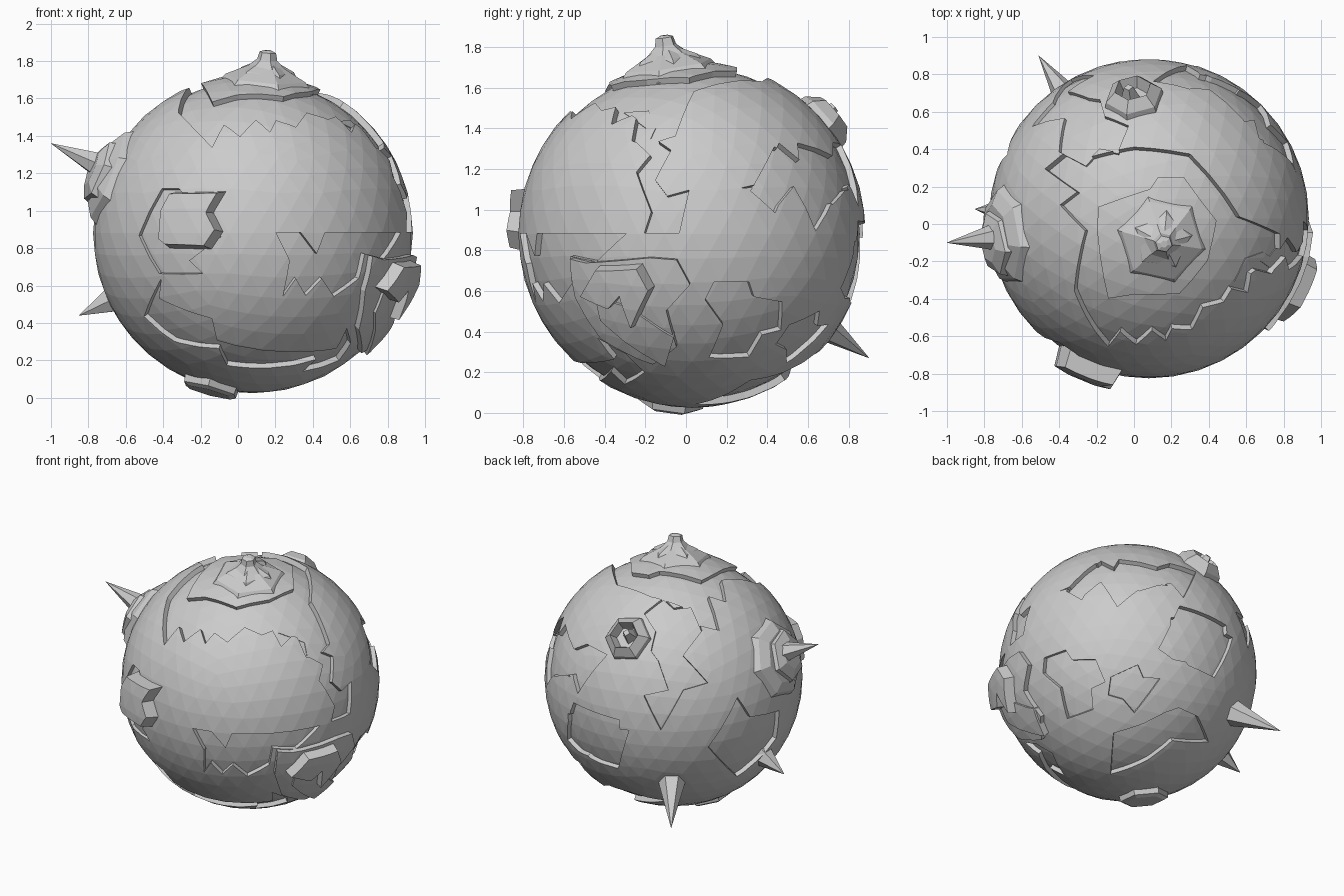
import bpy, bmesh, math
from mathutils import Vector

if "Cube" in bpy.data.objects:
    bpy.data.objects.remove(bpy.data.objects["Cube"])

C = Vector((0.08, 0.03, 0.88))   # globe centre
R = 0.855                        # globe radius
E = math.radians(25)


def tilt(x, y, el):
    return Vector((x * math.cos(el), y * math.cos(el), math.sin(el)))


# view: (direction towards viewer, right axis, sheet centre, sheet scale)
VIEWS = {
    "front": (Vector((0, -1, 0)), Vector((1, 0, 0)), (254, 234.5), 187),
    "right": (Vector((1, 0, 0)), Vector((0, 1, 0)), (693, 234), 203.5),
    "top": (Vector((0, 0, 1)), Vector((1, 0, 0)), (1149, 219.5), 187),
    "bl": (tilt(-.6, .8, E), Vector((-.8, -.6, 0)), (674, 677), 152),
    "br": (tilt(.6, .8, -E), Vector((-.8, .6, 0)), (1128, 674), 152),
}


def new_object(name, bm):
    me = bpy.data.meshes.new(name)
    bmesh.ops.recalc_face_normals(bm, faces=bm.faces)
    bm.to_mesh(me)
    bm.free()
    ob = bpy.data.objects.new(name, me)
    bpy.context.collection.objects.link(ob)
    return ob


def make_globe(name, radius):
    bm = bmesh.new()
    bmesh.ops.create_icosphere(bm, subdivisions=4, radius=radius)
    bmesh.ops.translate(bm, verts=bm.verts, vec=C)
    return new_object(name, bm)


def boolean(ob, cutter, op):
    m = ob.modifiers.new("cut", 'BOOLEAN')
    m.operation, m.solver, m.object = op, 'EXACT', cutter
    dg = bpy.context.evaluated_depsgraph_get()
    me = bpy.data.meshes.new_from_object(ob.evaluated_get(dg))
    ob.modifiers.clear()
    ob.data = me


def to_dir(view, p):
    d, r, c, s = VIEWS[view]
    u, v = (p[0] - c[0]) / s / R, (c[1] - p[1]) / s / R
    w = math.sqrt(max(0.01, 1 - u * u - v * v))
    return (r * u + d.cross(r) * v + d * w).normalized()


def plate(name, view, h, pts, taper=0.0):
    """Patch outlined in a view: raised by h, or sunk into the globe if h < 0."""
    dirs = [to_dir(view, p) for p in pts]
    n = sum(dirs, Vector()).normalized()
    low = min(d.dot(n) for d in dirs)
    bm = bmesh.new()
    rings = []
    for k, f in ((0.92 * R * low, 1), (1.25 * R, 1 - taper)):
        rings.append([bm.verts.new(C + k * (n + (d / d.dot(n) - n) * f)) for d in dirs])
    bm.faces.new(rings[0])
    bm.faces.new(rings[1])
    for i in range(len(dirs)):
        j = (i + 1) % len(dirs)
        bm.faces.new((rings[0][i], rings[0][j], rings[1][j], rings[1][i]))
    cutter = new_object(name + "_cutter", bm)
    cutter.hide_render = True
    if h < 0:
        boolean(globe, cutter, 'DIFFERENCE')
    boolean(make_globe(name, R + h), cutter, 'INTERSECT')
    bpy.data.objects.remove(cutter)


def turned(name, axis, profile, sides=6, turn=0.0):
    """Faceted turned shape on a radial axis; profile = (radius, distance from centre)."""
    axis = Vector(axis).normalized()
    q = axis.to_track_quat('Z', 'Y')
    bm = bmesh.new()
    rings = []
    for r, z in profile:
        rings.append([bm.verts.new(C + q @ Vector((
            r * math.cos(turn + 2 * math.pi * i / sides),
            r * math.sin(turn + 2 * math.pi * i / sides), z))) for i in range(sides)])
    for a, b in zip(rings, rings[1:]):
        for i in range(sides):
            j = (i + 1) % sides
            bm.faces.new((a[i], a[j], b[j], b[i]))
    bm.faces.new(rings[0])
    bm.faces.new(rings[-1])
    bmesh.ops.remove_doubles(bm, verts=bm.verts, dist=1e-4)
    return new_object(name, bm)


globe = make_globe("globe", R)

# sunken top cap with a step and a summit in it
plate("cap_basin", "top", -.035, [
    (1134, 148), (1090, 158), (1074, 147), (1045, 170), (1077, 193), (1060, 206), (1085, 232),
    (1074, 292), (1090, 325), (1108, 348), (1120, 333), (1136, 346), (1152, 332), (1166, 342),
    (1172, 330), (1192, 331), (1203, 309), (1224, 303), (1232, 290), (1248, 294), (1252, 270),
    (1272, 275), (1280, 262), (1280, 235), (1240, 218), (1225, 195), (1190, 155)])
plate("cap_step", "top", -.004, [
    (1097, 232), (1098, 208), (1150, 190), (1158, 178), (1184, 178), (1200, 200), (1217, 222),
    (1208, 262), (1180, 295), (1134, 296), (1108, 300)])
turned("summit", (.07, -.12, .85), [
    (.27, .78), (.22, .84), (.10, .90), (.055, .94), (.045, .98), (.02, .99)], 6, .3)
turned("summit_ridges", (.07, -.12, .85), [(.2, .8), (.15, .88), (.05, .93)], 5, .9)

# sunken strip and zigzag areas on the right side
plate("side_strip", "right", -.03, [
    (622, 108), (645, 124), (637, 142), (651, 155), (637, 172), (652, 212), (645, 233),
    (680, 233), (690, 190), (668, 196), (656, 180), (672, 150), (650, 135), (655, 124),
    (648, 106)])
plate("right_jagged_area", "right", -.03, [
    (742, 188), (763, 183), (780, 143), (803, 162), (831, 166), (850, 190), (838, 190),
    (817, 231), (795, 186), (778, 207), (767, 187)])
plate("right_low_hexagon", "right", -.03, [
    (706, 300), (715, 282), (750, 282), (755, 297), (783, 302), (782, 330), (763, 335),
    (750, 357), (710, 358), (724, 325)])

# front right group
plate("equator_area", "front", -.03, [
    (277, 234), (302, 234), (318, 255), (326, 234), (402, 234), (385, 260), (366, 255),
    (360, 280), (335, 298), (323, 280), (307, 297), (297, 280), (284, 298), (291, 262)])
plate("right_base_plate", "right", .035, [
    (575, 258), (590, 262), (652, 257), (678, 259), (691, 283), (668, 308),
    (678, 343), (655, 360), (605, 335), (580, 295)])
plate("right_block", "right", .105, [
    (583, 290), (600, 259), (650, 257), (664, 283), (643, 328), (629, 290), (615, 306)], .4)
plate("lower_right_chunk", "front", .05, [
    (362, 350), (370, 310), (378, 290), (390, 298), (385, 325)])

# front block in a shallow recess
plate("front_recess", "front", -.02, [
    (140, 237), (163, 190), (180, 190), (222, 238), (190, 262), (204, 275), (160, 275)])
plate("front_block", "front", .085, [
    (158, 247), (160, 210), (172, 188), (233, 188), (220, 212), (231, 235), (217, 256), (166, 254)], .5)

# sunken areas around the underside
plate("under_front_area", "front", -.03, [
    (162, 280), (160, 300), (213, 320), (218, 342), (252, 350), (302, 353), (338, 350),
    (348, 330), (352, 345), (340, 362), (304, 373), (317, 361), (228, 367), (220, 350),
    (175, 343), (145, 318)])
plate("under_back_area", "br", -.035, [
    (1110, 783), (1145, 770), (1170, 750), (1208, 748), (1195, 725), (1175, 718), (1160, 724),
    (1140, 735), (1110, 745)])
turned("under_block", (-.22, -.10, -.8), [(.17, .78), (.16, .875), (.13, .89)], 6, .5)

# sunken back areas
plate("back_upper_area", "br", -.03, [
    (1060, 600), (1090, 570), (1107, 576), (1113, 566), (1152, 573), (1165, 568), (1192, 575),
    (1178, 605), (1165, 590), (1133, 600), (1120, 590), (1105, 596), (1090, 588), (1075, 610)])
plate("back_pentagon", "br", -.03, [
    (1153, 660), (1174, 614), (1223, 630), (1223, 650), (1210, 676), (1168, 670)])
plate("back_small_area", "br", -.025, [
    (1105, 690), (1132, 677), (1138, 690), (1155, 690), (1130, 725), (1118, 712), (1103, 708)])
plate("back_jagged_area", "bl", -.02, [
    (642, 612), (662, 597), (672, 607), (690, 605), (700, 630), (680, 655), (705, 683),
    (680, 690), (657, 730), (640, 695), (665, 690), (655, 660), (648, 650), (653, 630)])
plate("back_left_area", "bl", -.03, [
    (565, 712), (625, 730), (615, 768), (588, 758), (568, 735)])
plate("left_low_area", "bl", -.03, [
    (705, 748), (735, 698), (748, 718), (778, 712), (775, 740), (735, 778)])

# back crater ring with a small cone
turned("crater_ring", (-.08, .64, .55), [
    (.17, .80), (.155, .87), (.10, .925), (.075, .86)], 6, .2)
turned("crater_cone", (-.10, .64, .57), [(.06, .84), (.025, .945)], 4)

# left volcano
turned("volcano_base", (-.80, -.10, .32), [(.29, .78), (.25, .85), (.18, .89)], 7, .4)
turned("volcano", (-.80, -.13, .32), [(.21, .8), (.17, .91), (.1, .94)], 6, .2)

# spikes: name, tip relative to the globe centre, base radius
for name, tip, r in (("left_spike", (-1.08, -.13, .48), .10),
                     ("back_spike", (-.59, .87, -.61), .10),
                     ("small_spike", (-.93, .05, -.44), .09)):
    turned(name, tip, [(r, .80), (0.001, Vector(tip).length)], 6)
